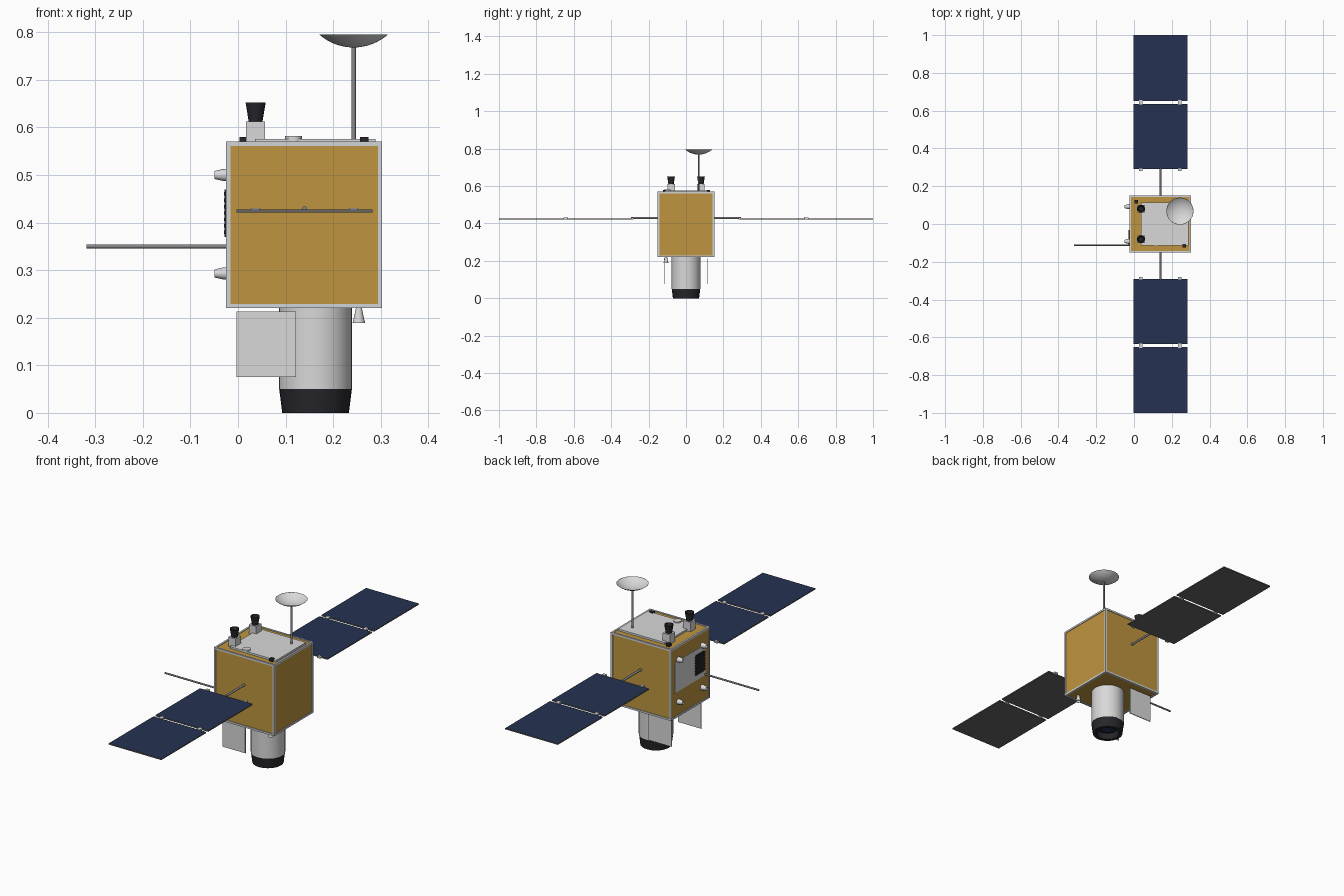
import bpy
import bmesh
import math
from mathutils import Matrix, Vector

cube = bpy.data.objects.get("Cube")
if cube:
    bpy.data.objects.remove(cube, do_unlink=True)


def material(name, r, g, b):
    m = bpy.data.materials.new(name)
    m.use_nodes = True
    m.diffuse_color = (r, g, b, 1)
    bsdf = next(n for n in m.node_tree.nodes if n.type == "BSDF_PRINCIPLED")
    bsdf.inputs["Base Color"].default_value = (r, g, b, 1)
    return m


GOLD = material("gold_foil", 0.52, 0.30, 0.05)
WHITE = material("white_metal", 0.69, 0.69, 0.70)
FRAME = material("frame_silver", 0.64, 0.66, 0.68)
GREY = material("rod_grey", 0.25, 0.25, 0.26)
BACKING = material("panel_backing", 0.13, 0.13, 0.135)
NAVY = material("solar_navy", 0.018, 0.031, 0.083)
BLACK = material("matte_black", 0.02, 0.02, 0.025)


def finish(name, bm, mats, smooth=False):
    mesh = bpy.data.meshes.new(name)
    bm.to_mesh(mesh)
    bm.free()
    for m in mats:
        mesh.materials.append(m)
    obj = bpy.data.objects.new(name, mesh)
    bpy.context.collection.objects.link(obj)
    if smooth:
        bpy.ops.object.select_all(action="DESELECT")
        obj.select_set(True)
        bpy.context.view_layer.objects.active = obj
        bpy.ops.object.shade_smooth_by_angle(angle=math.radians(35))
    return obj


def add_box(bm, lo, hi):
    lo, hi = Vector(lo), Vector(hi)
    mat = Matrix.Translation((lo + hi) / 2) @ Matrix.Diagonal((*(hi - lo), 1))
    bmesh.ops.create_cube(bm, size=1, matrix=mat)


def box(name, lo, hi, mat):
    bm = bmesh.new()
    add_box(bm, lo, hi)
    return finish(name, bm, [mat])


def lathe(name, profile, mat, origin, axis="Z", sides=32):
    """Revolve (radius, height) points and point the result along an axis."""
    bm = bmesh.new()
    verts = [bm.verts.new((r, 0, h)) for r, h in profile]
    edges = [bm.edges.new(pair) for pair in zip(verts, verts[1:])]
    bmesh.ops.spin(bm, geom=verts + edges, cent=(0, 0, 0), axis=(0, 0, 1),
                   angle=math.tau, steps=sides, use_merge=True)
    bmesh.ops.remove_doubles(bm, verts=bm.verts, dist=1e-5)
    bmesh.ops.recalc_face_normals(bm, faces=bm.faces)
    direction = {"Z": (0, 0, 1), "Y": (0, 1, 0), "-X": (-1, 0, 0), "-Z": (0, 0, -1)}[axis]
    turn = Vector((0, 0, 1)).rotation_difference(Vector(direction)).to_matrix().to_4x4()
    bm.transform(Matrix.Translation(origin) @ turn)
    return finish(name, bm, [mat], True)


def rod(name, origin, axis, radius, length, mat, sides=12):
    return lathe(name, [(0, 0), (radius, 0), (radius, length), (0, length)],
                 mat, origin, axis, sides)


# Main body: foil box inside a frame of edge bars
LO = Vector((-0.025, -0.152, 0.22))
HI = Vector((0.303, 0.152, 0.57))
BAR, INSET = 0.009, 0.003
inset = Vector((INSET,) * 3)
box("body_foil", LO + inset, HI - inset, GOLD)

bm = bmesh.new()
for axis in range(3):
    u, v = [a for a in range(3) if a != axis]
    for at_u in (False, True):
        for at_v in (False, True):
            a, b = LO.copy(), HI.copy()
            for k, high in ((u, at_u), (v, at_v)):
                if high:
                    a[k] = HI[k] - BAR
                else:
                    b[k] = LO[k] + BAR
            add_box(bm, a, b)
finish("body_frame", bm, [FRAME])

# Roof deck and its equipment
box("roof_deck", (0.036, -0.115, 0.565), (0.289, 0.115, 0.576), WHITE)
rod("roof_disc", (0.117, -0.1, 0.57), "Z", 0.018, 0.012, WHITE, 24)
for name, x, y in (("left", 0.012, 0.118), ("right", 0.265, -0.115)):
    box("roof_sensor_" + name, (x - 0.009, y - 0.009, 0.565),
        (x + 0.009, y + 0.009, 0.58), BLACK)

for name, y in (("front", -0.08), ("rear", 0.08)):
    x = 0.037
    box("tracker_base_" + name, (x - 0.02, y - 0.02, 0.565),
        (x + 0.02, y + 0.02, 0.612), WHITE)
    lathe("tracker_hood_" + name,
          [(0, 0), (0.0145, 0), (0.021, 0.04), (0.018, 0.04), (0.012, 0.01), (0, 0.01)],
          BLACK, (x, y, 0.612), sides=16)

# Dish antenna on its mast
DISH = (0.243, 0.068)
rod("dish_mast", (*DISH, 0.57), "Z", 0.0048, 0.199, GREY)
R, DEPTH, STEPS = 0.072, 0.027, 8
ball = (R * R + DEPTH * DEPTH) / (2 * DEPTH)
half = math.asin(R / ball)
under = [(ball * math.sin(half * i / STEPS), ball * (1 - math.cos(half * i / STEPS)))
         for i in range(STEPS + 1)]
inner = [(r * 0.99, h + 0.0015 * (1 - r / R)) for r, h in reversed(under)]
lathe("dish", under + inner, WHITE, (*DISH, 0.768))

# Solar wings, navy above and grey below
for side, s in (("front", -1), ("rear", 1)):
    rod("wing_arm_" + side, (0.14, 0.15 if s > 0 else -0.295, 0.429), "Y",
        0.0055, 0.145, GREY)
    for part, near, far in (("inner", 0.291, 0.636), ("outer", 0.652, 1.0)):
        y0, y1 = sorted((s * near, s * far))
        bm = bmesh.new()
        add_box(bm, (-0.003, y0, 0.4215), (0.283, y1, 0.4275))
        bm.normal_update()
        top = [f for f in bm.faces if f.normal.z > 0.9]
        bmesh.ops.inset_region(bm, faces=top, thickness=0.002)
        for f in top:
            f.material_index = 1
        finish(f"solar_panel_{part}_{side}", bm, [BACKING, NAVY])
    # Hinges
    for i, x in enumerate((0.036, 0.243)):
        for part, y in (("root", 0.288), ("middle", 0.644)):
            reach = 0.007 if part == "root" else 0.012
            box(f"hinge_{part}_{side}_{i + 1}", (x - 0.009, s * y - reach, 0.422),
                (x + 0.009, s * y + reach, 0.4305), WHITE)

# Telescope barrel with a dark hollow hood
SCOPE = (0.163, 0, 0)
lathe("telescope_barrel", [(0, 0.05), (0.077, 0.05), (0.077, 0.222), (0, 0.222)],
      WHITE, SCOPE)
lathe("telescope_hood",
      [(0, 0.051), (0.0765, 0.051), (0.07, 0), (0.054, 0), (0.05, 0.03), (0, 0.03)],
      BLACK, SCOPE)
rod("telescope_lens", (0.163, 0, 0.026), "Z", 0.036, 0.006, NAVY, 24)

# Hanging plates either side of the telescope
for side, y in (("front", -0.116), ("rear", 0.116)):
    box("hanging_plate_" + side, (-0.003, y - 0.002, 0.075),
        (0.122, y + 0.002, 0.213), WHITE)

# Nozzles on the right face, and one underneath
for level, z in (("lower", 0.293), ("upper", 0.5)):
    for side, y in (("front", -0.092), ("rear", 0.092)):
        lathe(f"nozzle_{level}_{side}",
              [(0, 0), (0.013, 0), (0.013, 0.008), (0.0085, 0.028), (0.006, 0.028),
               (0.004, 0.02), (0, 0.02)],
              WHITE, (-0.021, y, z), "-X", 16)
lathe("nozzle_bottom",
      [(0, 0), (0.006, 0), (0.013, 0.032), (0.011, 0.032), (0.004, 0.01), (0, 0.01)],
      WHITE, (0.254, -0.107, 0.221), "-Z", 16)

# Right face: equipment plate and a ribbed dark radiator
box("side_plate", (-0.025, -0.115, 0.345), (-0.02, 0.122, 0.495), WHITE)
bm = bmesh.new()
add_box(bm, (-0.028, -0.105, 0.37), (-0.022, -0.038, 0.47))
for i in range(7):
    z = 0.376 + i * 0.0135
    add_box(bm, (-0.029, -0.11, z), (-0.022, -0.033, z + 0.007))
finish("side_radiator", bm, [BLACK])

# Whip antenna
rod("whip_antenna", (-0.02, -0.112, 0.35), "-X", 0.0042, 0.298, GREY)
